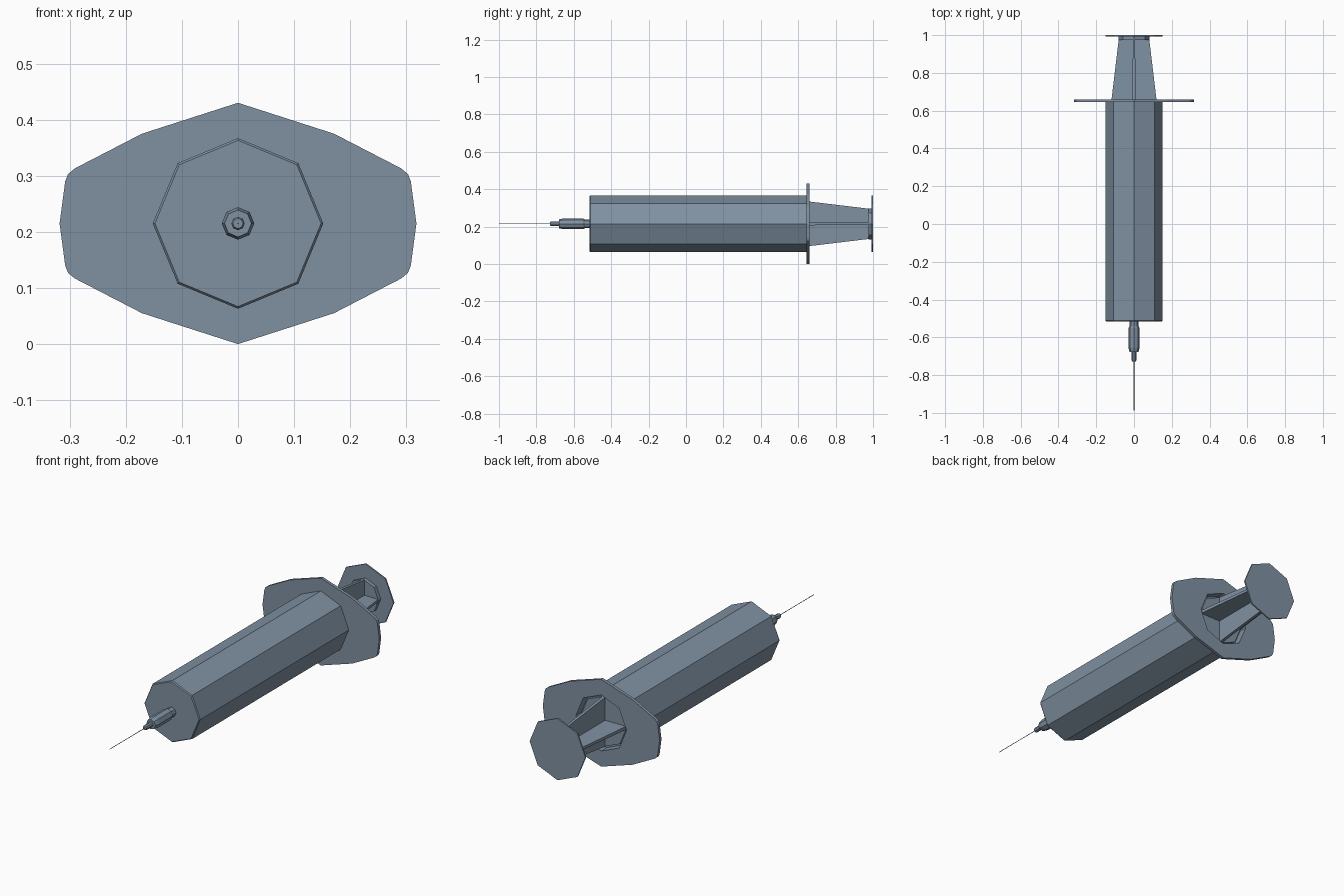
import bpy, bmesh, math

if "Cube" in bpy.data.objects:
    bpy.data.objects.remove(bpy.data.objects["Cube"])

AXIS_Z = 0.215

mat = bpy.data.materials.new("slate_blue_grey")
mat.diffuse_color = (0.216, 0.285, 0.365, 1)
mat.use_nodes = True
mat.node_tree.nodes["Principled BSDF"].inputs["Base Color"].default_value = mat.diffuse_color


def finish(bm, name):
    bmesh.ops.recalc_face_normals(bm, faces=bm.faces)
    me = bpy.data.meshes.new(name)
    bm.to_mesh(me)
    bm.free()
    me.materials.append(mat)
    ob = bpy.data.objects.new(name, me)
    bpy.context.collection.objects.link(ob)
    return ob


def lathe(name, profile, sides=8, closed=False):
    """Revolve (radius, y) points round the long axis; ends are capped unless closed."""
    bm = bmesh.new()
    rings = []
    for r, y in profile:
        rings.append([bm.verts.new((r * math.cos(2 * math.pi * i / sides), y,
                                    AXIS_Z + r * math.sin(2 * math.pi * i / sides)))
                      for i in range(sides)])
    pairs = list(zip(rings, rings[1:]))
    if closed:
        pairs.append((rings[-1], rings[0]))
    else:
        bm.faces.new(rings[0])
        bm.faces.new(rings[-1])
    for a, b in pairs:
        for i in range(sides):
            j = (i + 1) % sides
            bm.faces.new((a[i], a[j], b[j], b[i]))
    return finish(bm, name)


def prism(name, outline, hole, y0, y1):
    """Plate with an octagonal hole, extruded along y."""
    bm = bmesh.new()
    edges = []
    for loop in (outline, hole):
        vs = [bm.verts.new((x, y0, AXIS_Z + z)) for x, z in loop]
        edges += [bm.edges.new((vs[i - 1], vs[i])) for i in range(len(vs))]
    bmesh.ops.triangle_fill(bm, edges=edges, use_beauty=True)
    res = bmesh.ops.extrude_face_region(bm, geom=bm.faces[:], use_keep_orig=True)
    for v in res["geom"]:
        if isinstance(v, bmesh.types.BMVert):
            v.co.y = y1
    return finish(bm, name)


# Hollow barrel, open at the back
lathe("barrel", [(0.148, -0.515), (0.152, -0.510), (0.152, 0.648),
                 (0.138, 0.648), (0.138, -0.495)])

# Finger flange, mirrored from one quarter outline
q = [(0.318, 0), (0.308, 0.075), (0.303, 0.088), (0.291, 0.098), (0.171, 0.160), (0, 0.215)]
half = q + [(-x, z) for x, z in q[-2::-1]]
outline = half + [(x, -z) for x, z in half[-2:0:-1]]
hole = [(0.138 * math.cos(i * math.pi / 4), 0.138 * math.sin(i * math.pi / 4)) for i in range(8)]
prism("finger_flange", outline, hole, 0.645, 0.660)

# Nozzle, needle hub and needle
lathe("nozzle", [(0.023, -0.515), (0.023, -0.540), (0.029, -0.550), (0.029, -0.655),
                 (0.024, -0.678), (0.012, -0.678), (0.012, -0.722), (0.009, -0.728)])
lathe("needle", [(0.0014, -0.72), (0.0014, -0.985), (0.0004, -1.0)], sides=6)

# Plunger head inside the barrel mouth
lathe("plunger_head", [(0.137, 0.56), (0.137, 0.62), (0.124, 0.62), (0.124, 0.640)])

# Cross ribs of the plunger, tapering to the back
for name, turned in (("plunger_rib_flat", False), ("plunger_rib_upright", True)):
    bm = bmesh.new()
    ends = []
    for y, w, t in ((0.635, 0.122, 0.008), (0.985, 0.080, 0.006)):
        pts = [(w, t), (-w, t), (-w, -t), (w, -t)]
        if turned:
            pts = [(b, a) for a, b in pts]
        ends.append([bm.verts.new((a, y, AXIS_Z + b)) for a, b in pts])
    bm.faces.new(ends[0])
    bm.faces.new(ends[1])
    for i in range(4):
        j = (i + 1) % 4
        bm.faces.new((ends[0][i], ends[0][j], ends[1][j], ends[1][i]))
    finish(bm, name)

# Collar and thumb rest
lathe("thumb_collar", [(0.083, 0.975), (0.083, 0.994)])
lathe("thumb_rest", [(0.152, 0.993), (0.152, 1.0)])
